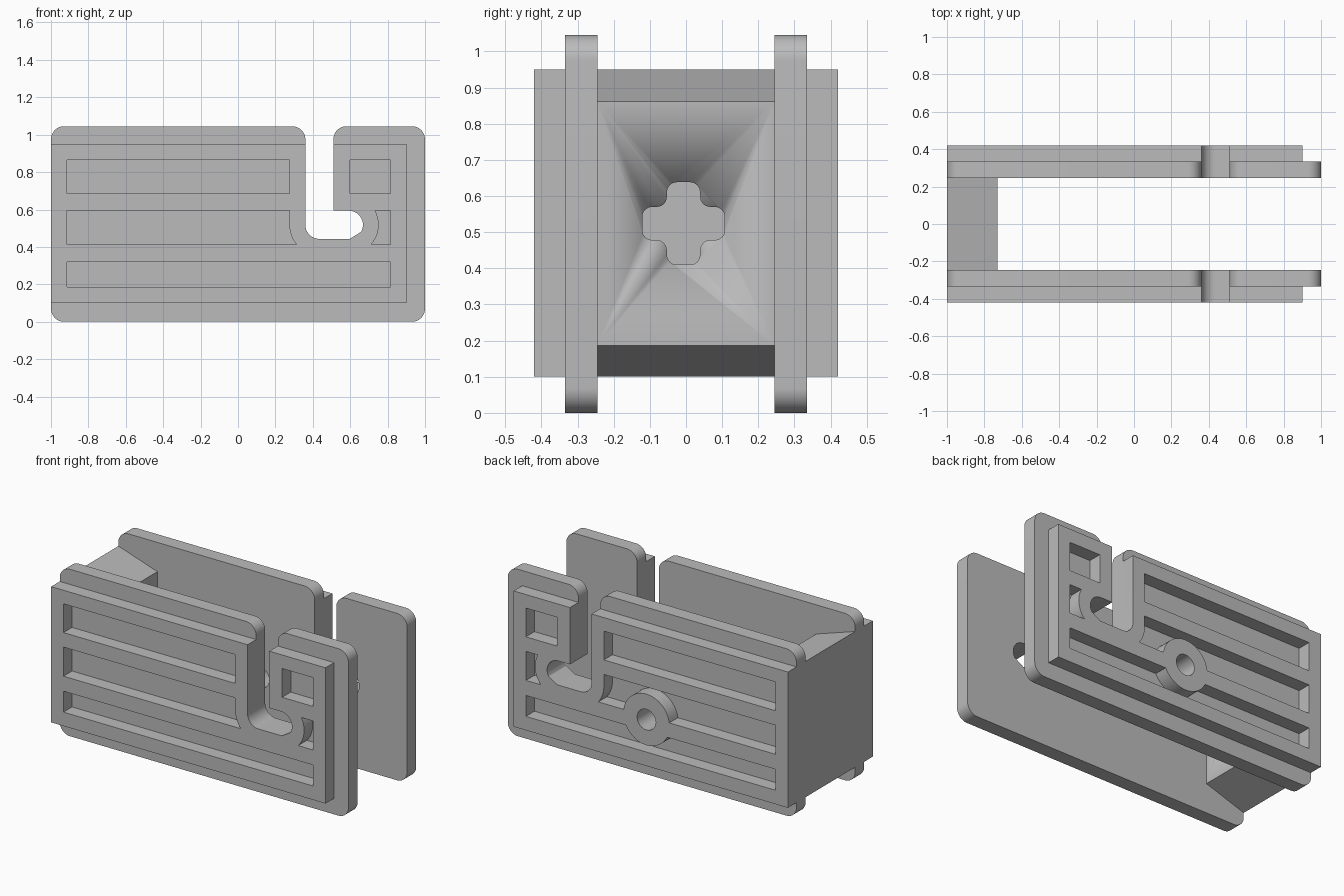
import bpy
import bmesh
from math import sin, cos, asin, radians, degrees, pi

cube = bpy.data.objects.get("Cube")
if cube:
    bpy.data.objects.remove(cube, do_unlink=True)

grey = bpy.data.materials.new("plain grey")
grey.use_nodes = True
grey.diffuse_color = (0.5, 0.5, 0.5, 1)
grey.node_tree.nodes["Principled BSDF"].inputs["Base Color"].default_value = (0.5, 0.5, 0.5, 1)


def arc(cx, cz, r, start, end, steps=12):
    """Points along an arc, angles in degrees."""
    angles = [radians(start + (end - start) * i / steps) for i in range(steps + 1)]
    return [(cx + r * cos(a), cz + r * sin(a)) for a in angles]


def rect(x0, x1, z0, z1):
    return [(x0, z0), (x1, z0), (x1, z1), (x0, z1)]


def slab(name, loops, y0, y1):
    """Fill an outline with holes in the xz plane and extrude it along y."""
    bm = bmesh.new()
    edges = []
    for loop in loops:
        verts = [bm.verts.new((x, y0, z)) for x, z in loop]
        edges += [bm.edges.new((v, verts[i - 1])) for i, v in enumerate(verts)]
    bmesh.ops.triangle_fill(bm, edges=edges, use_beauty=True)
    grown = bmesh.ops.extrude_face_region(bm, geom=bm.faces[:])["geom"]
    moved = [g for g in grown if isinstance(g, bmesh.types.BMVert)]
    bmesh.ops.translate(bm, verts=moved, vec=(0, y1 - y0, 0))
    bmesh.ops.recalc_face_normals(bm, faces=bm.faces[:])
    return finish(name, bm)


def finish(name, bm):
    mesh = bpy.data.meshes.new(name)
    bm.to_mesh(mesh)
    bm.free()
    mesh.materials.append(grey)
    obj = bpy.data.objects.new(name, mesh)
    bpy.context.collection.objects.link(obj)
    bpy.ops.object.select_all(action="DESELECT")
    obj.select_set(True)
    bpy.context.view_layer.objects.active = obj
    bpy.ops.object.shade_smooth_by_angle(angle=radians(30))
    return obj


# Shared measurements
SLOT_L, SLOT_R = 0.36, 0.51
TOP, PANEL_LOW, PANEL_TOP = 1.045, 0.1, 0.95
PLATE_IN, PLATE_OUT, PANEL_OUT = 0.245, 0.335, 0.42
R = 0.07
BOSS_X, BOSS_Z, BOSS_R, BORE_R = -0.02, 0.39, 0.16, 0.065

# Hooked slot, traced from its right wall round to its left wall
hook = ([(SLOT_R, 0.594)] + arc(0.592, 0.518, 0.076, 90, -30)
        + [(0.597, 0.443)] + arc(SLOT_L + 0.075, 0.518, 0.075, 270, 180))

# Plate outline with rounded corners
plate_outline = (arc(-1 + R, R, R, 180, 270) + arc(1 - R, R, R, 270, 360)
                 + arc(1 - R, TOP - R, R, 0, 90) + arc(SLOT_R + R, TOP - R, R, 90, 180)
                 + hook + arc(SLOT_L - R, TOP - R, R, 0, 90)
                 + arc(-1 + R, TOP - R, R, 90, 180))

# Raised panel outline
panel_outline = ([(-1, PANEL_LOW), (0.9, PANEL_LOW), (0.9, PANEL_TOP), (SLOT_R, PANEL_TOP)]
                 + hook + [(SLOT_L, PANEL_TOP), (-1, PANEL_TOP)])

# Panel windows
LEFT, RIGHT = -0.915, 0.815
low0, low1, mid0, mid1, high0, high1 = 0.187, 0.318, 0.412, 0.594, 0.685, 0.865
upper_windows = [rect(LEFT, 0.275, high0, high1), rect(0.6, RIGHT, high0, high1)]
mid_right_edge = arc(0.44, 0.518, 0.165, 220, 180) + [(0.275, mid1), (LEFT, mid1)]
hook_window = ([(RIGHT, mid0), (RIGHT, mid1)]
               + arc(0.595, 0.518, 0.157, 29, -42))


def windows(with_boss):
    mid_bite, low_bite = [], []
    if with_boss:
        a = degrees(asin((mid0 - BOSS_Z) / BOSS_R))
        b = degrees(asin((low1 - BOSS_Z) / BOSS_R))
        mid_bite = arc(BOSS_X, BOSS_Z, BOSS_R, 180 - a, a, 20)
        low_bite = arc(BOSS_X, BOSS_Z, BOSS_R, b, -180 - b, 20)
    middle = [(LEFT, mid0)] + mid_bite + mid_right_edge
    lower = [(LEFT, low0), (RIGHT, low0), (RIGHT, low1)] + low_bite + [(LEFT, low1)]
    return upper_windows + [middle, hook_window, lower]


# Side plates and panels; the back side carries a bored boss
bore = arc(BOSS_X, BOSS_Z, BORE_R, 0, 345, 23)
for side, sign, holes in (("front", -1, []), ("back", 1, [bore])):
    slab(side + "_plate", [plate_outline] + holes, sign * PLATE_IN, sign * PLATE_OUT)
    slab(side + "_panel", [panel_outline] + windows(bool(holes)) + holes,
         sign * PLATE_OUT, sign * PANEL_OUT)

# End block with tapered top and bottom
block_face = -0.73
block = slab("end_block", [[(-1, PANEL_LOW), (block_face, 0.187),
                            (block_face, 0.862), (-1, PANEL_TOP)]], -PLATE_IN, PLATE_IN)

# Rounded cross socket cut into the inner face of the block
arm, half = 0.114, 0.046
quarter = [(arm, -half), (arm, half), (half, half)]
bm = bmesh.new()
ring = []
for turn in range(4):
    c, s = cos(turn * pi / 2), sin(turn * pi / 2)
    ring += [bm.verts.new((block_face - 0.17, y * c - z * s - 0.007, y * s + z * c + 0.524))
             for y, z in quarter]
face = bm.faces.new(ring)
top = bmesh.ops.extrude_face_region(bm, geom=[face])["geom"]
bmesh.ops.translate(bm, verts=[g for g in top if isinstance(g, bmesh.types.BMVert)],
                    vec=(0.3, 0, 0))
long_edges = [e for e in bm.edges if abs(e.verts[0].co.x - e.verts[1].co.x) > 0.1]
bmesh.ops.bevel(bm, geom=long_edges, offset=0.027, segments=4, profile=0.5, affect="EDGES")
bmesh.ops.recalc_face_normals(bm, faces=bm.faces[:])
cutter = finish("socket_cutter", bm)
cutter.hide_render = True

cut = block.modifiers.new("socket", "BOOLEAN")
cut.operation = "DIFFERENCE"
cut.solver = "EXACT"
cut.object = cutter
bpy.context.view_layer.objects.active = block
bpy.ops.object.modifier_apply(modifier=cut.name)
bpy.data.objects.remove(cutter, do_unlink=True)
